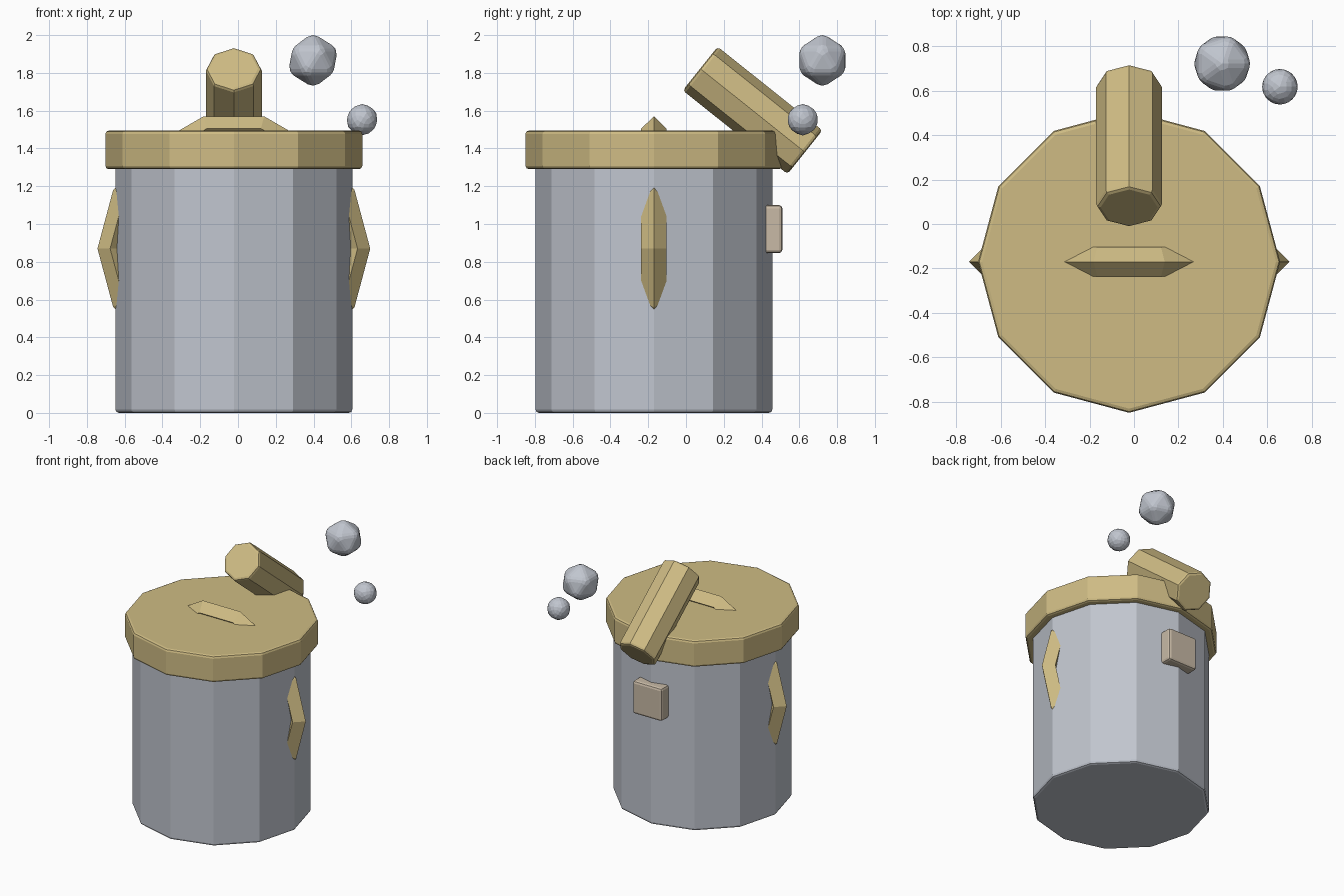
import bpy, bmesh, math
from mathutils import Matrix, Vector

if "Cube" in bpy.data.objects:
    bpy.data.objects.remove(bpy.data.objects["Cube"])

CX, CY = -0.022, -0.17      # axis of the can


def material(name, rgb):
    m = bpy.data.materials.new(name)
    m.diffuse_color = (*rgb, 1)
    m.use_nodes = True
    m.node_tree.nodes["Principled BSDF"].inputs["Base Color"].default_value = m.diffuse_color
    return m


STEEL = material("grey_steel", (0.53, 0.56, 0.62))
GOLD = material("dull_gold", (0.62, 0.50, 0.23))
TAN = material("pale_tan", (0.58, 0.49, 0.38))


def finish(name, bm, mat):
    bmesh.ops.recalc_face_normals(bm, faces=bm.faces)
    me = bpy.data.meshes.new(name)
    bm.to_mesh(me)
    bm.free()
    me.materials.append(mat)
    ob = bpy.data.objects.new(name, me)
    bpy.context.collection.objects.link(ob)
    return ob


def bevel(bm, width, edges=None, segments=2):
    bmesh.ops.bevel(bm, geom=list(edges if edges is not None else bm.edges), offset=width,
                    segments=segments, profile=0.5, affect='EDGES', clamp_overlap=True)


def prism(name, sides, radius, length, matrix, mat, width):
    """Closed cylinder with a corner on +x and softened rims."""
    bm = bmesh.new()
    bmesh.ops.create_cone(bm, cap_ends=True, segments=sides, radius1=radius,
                          radius2=radius, depth=length)
    ring = [(round(math.cos(2 * math.pi * i / sides) * radius, 6),
             round(math.sin(2 * math.pi * i / sides) * radius, 6)) for i in range(sides)]
    for v in bm.verts:      # snap to the nearest exact corner
        v.co.xy = min(ring, key=lambda p: (Vector(p) - v.co.xy).length)
    bevel(bm, width, [e for e in bm.edges if abs(e.verts[0].co.z - e.verts[1].co.z) < 1e-5])
    bm.transform(matrix)
    return finish(name, bm, mat)


def ring_handle(name, centre, turn):
    """Twelve-sided ring of diamond section, mostly sunk into the can."""
    bm = bmesh.new()
    major, minor, n = 0.553, 0.067, 12
    loops = []
    for i in range(n):
        a = 2 * math.pi * i / n + turn
        loops.append([bm.verts.new((
            centre[0] + (major + dr * minor) * math.cos(a), centre[1] + dy * minor,
            centre[2] + (major + dr * minor) * math.sin(a)))
            for dr, dy in ((1, 0), (0, 1), (-1, 0), (0, -1))])
    for i in range(n):
        p, q = loops[i], loops[(i + 1) % n]
        for j in range(4):
            k = (j + 1) % 4
            bm.faces.new((p[j], p[k], q[k], q[j]))
    return finish(name, bm, GOLD)


def pebble(name, centre, radius):
    """Icosahedron with softened edges, scaled to the wanted radius."""
    bm = bmesh.new()
    bmesh.ops.create_icosphere(bm, subdivisions=1, radius=radius * 1.08)
    bevel(bm, 0.02)
    top = max(v.co.z for v in bm.verts)
    bm.transform(Matrix.Translation(centre) @ Matrix.Scale(radius / top, 4))
    return finish(name, bm, STEEL)


# Can and lid
prism("can_body", 12, 0.627, 1.35, Matrix.Translation((CX, CY, 0.675)), STEEL, 0.018)
prism("lid", 12, 0.68, 0.205, Matrix.Translation((CX, CY, 1.3925)), GOLD, 0.018)

# Handles
ring_handle("lid_handle", (CX, CY, 0.971), math.radians(15))
for side, label in ((-1, "left"), (1, "right")):
    ring_handle(label + "_handle", (CX + side * 0.102, CY, 0.87), 0)

# Slanted pipe at the back
low, high = Vector((CX, 0.63, 1.38)), Vector((CX, 0.075, 1.823))
axis = (high - low).normalized()
xdir = Vector((1, 0, 0))
rot = Matrix((xdir, axis.cross(xdir), axis)).transposed().to_4x4()
prism("slanted_pipe", 8, 0.148, (high - low).length,
      Matrix.Translation((low + high) / 2) @ rot, GOLD, 0.018)

# Small box on the back
bm = bmesh.new()
bmesh.ops.create_cube(bm, size=1)
bm.transform(Matrix.Translation((CX, 0.445, 0.973)) @ Matrix.Diagonal((0.25, 0.13, 0.255, 1)))
bevel(bm, 0.018)
finish("back_box", bm, TAN)

# Floating puffs
pebble("large_puff", (0.397, 0.722, 1.866), 0.134)
pebble("small_puff", (0.657, 0.618, 1.552), 0.083)
